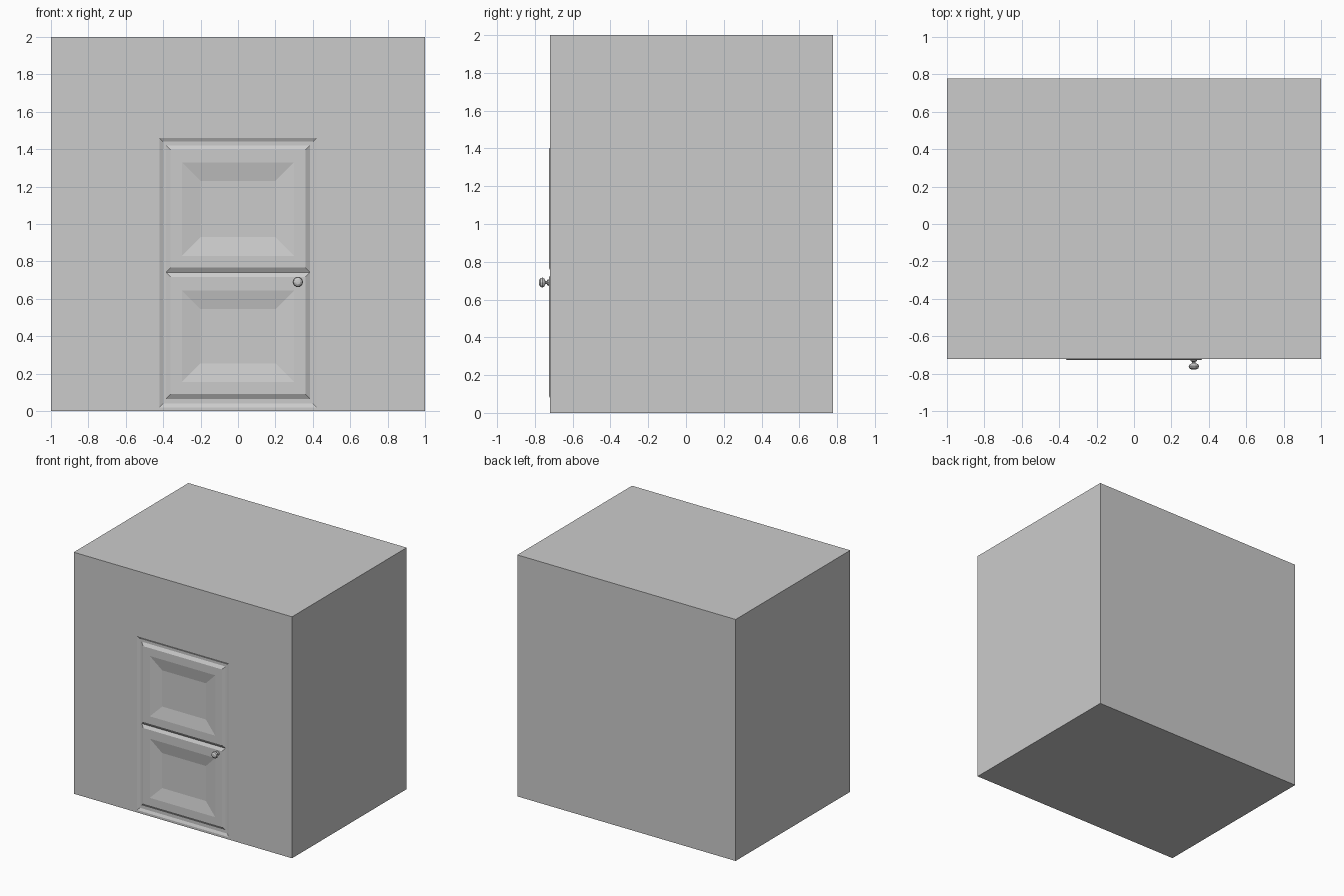
import bpy, bmesh, math
from mathutils import Matrix

if "Cube" in bpy.data.objects:
    bpy.data.objects.remove(bpy.data.objects["Cube"])

WALL, BACK = -0.721, 0.779   # front and back planes of the building
GROOVE = WALL + 0.010        # floor of the groove around the door
PROUD = WALL - 0.005         # raised door face
PANEL = PROUD + 0.020        # sunken panel floor


def new_object(name, bm):
    bmesh.ops.recalc_face_normals(bm, faces=bm.faces)
    mesh = bpy.data.meshes.new(name)
    bm.to_mesh(mesh)
    bm.free()
    obj = bpy.data.objects.new(name, mesh)
    bpy.context.collection.objects.link(obj)
    return obj


def rect(bm, half_w, z0, z1, y):
    return [bm.verts.new((x, y, z)) for x, z in
            ((-half_w, z0), (half_w, z0), (half_w, z1), (-half_w, z1))]


def bridge(bm, loops):
    for a, b in zip(loops, loops[1:]):
        for i in range(4):
            j = (i + 1) % 4
            bm.faces.new((a[i], a[j], b[j], b[i]))


# Building block with the door relief stepped into its front wall
bm = bmesh.new()
back = rect(bm, 1.0, 0, 2, BACK)
bm.faces.new(back)
bridge(bm, [back,
            rect(bm, 1.0, 0, 2, WALL),
            rect(bm, 0.42, 0.02, 1.46, WALL),
            rect(bm, 0.40, 0.04, 1.44, GROOVE),
            rect(bm, 0.385, 0.065, 1.42, GROOVE)])

# Two raised door sections, each with a sunken bevelled panel
for z0, z1, p0, p1 in ((0.065, 0.742, 0.155, 0.645),
                       (0.742, 1.42, 0.83, 1.33)):
    loops = [rect(bm, 0.385, z0, z1, GROOVE),
             rect(bm, 0.36, z0 + 0.025, z1 - 0.025, PROUD),
             rect(bm, 0.30, p0, p1, PROUD),
             rect(bm, 0.20, p0 + 0.1, p1 - 0.1, PANEL)]
    bridge(bm, loops)
    bm.faces.new(loops[-1])
bmesh.ops.remove_doubles(bm, verts=bm.verts, dist=1e-5)
new_object("building_with_door", bm)

# Door knob: lathed profile (radius, distance out from the door)
profile = [(0, -0.002), (0.019, -0.002), (0.017, 0.006), (0.009, 0.011),
           (0.009, 0.018), (0.022, 0.024), (0.028, 0.034), (0.024, 0.045),
           (0.013, 0.052), (0, 0.053)]
bm = bmesh.new()
pts = [bm.verts.new((r, 0, h)) for r, h in profile]
edges = [bm.edges.new(pair) for pair in zip(pts, pts[1:])]
bmesh.ops.spin(bm, geom=pts + edges, cent=(0, 0, 0), axis=(0, 0, 1),
               angle=math.tau, steps=10, use_merge=True)
bmesh.ops.remove_doubles(bm, verts=bm.verts, dist=1e-5)
bm.transform(Matrix.Translation((0.32, PROUD, 0.69)) @
             Matrix.Rotation(math.pi / 2, 4, 'X'))
new_object("door_knob", bm)
